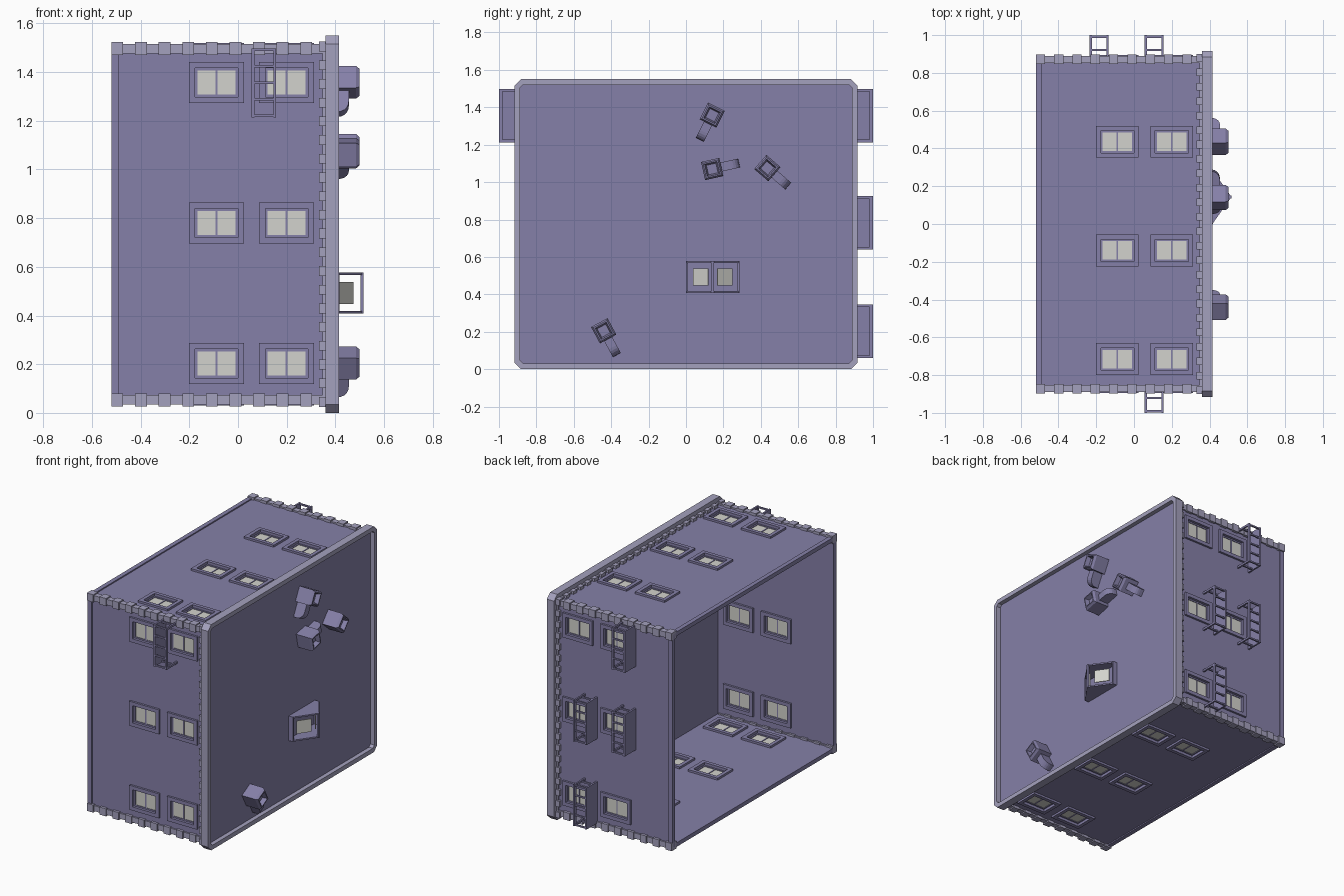
import bpy, bmesh, math
from mathutils import Vector

if "Cube" in bpy.data.objects:
    bpy.data.objects.remove(bpy.data.objects["Cube"])

def material(name, rgb):
    m = bpy.data.materials.new(name)
    m.diffuse_color = (*rgb, 1)
    m.use_nodes = True
    m.node_tree.nodes["Principled BSDF"].inputs["Base Color"].default_value = m.diffuse_color
    return m

WALL = material("purple_wall", (0.235, 0.216, 0.392))
TRIM = material("pale_trim", (0.372, 0.355, 0.508))
GLASS = material("pale_glass", (0.65, 0.65, 0.61))

def finish(name, bm, mat):
    bmesh.ops.recalc_face_normals(bm, faces=bm.faces)
    me = bpy.data.meshes.new(name)
    bm.to_mesh(me)
    bm.free()
    ob = bpy.data.objects.new(name, me)
    me.materials.append(mat)
    bpy.context.collection.objects.link(ob)
    return ob

def add_box(bm, a, b):
    lo = [min(p, q) for p, q in zip(a, b)]
    hi = [max(p, q) for p, q in zip(a, b)]
    vs = bmesh.ops.create_cube(bm, size=1)["verts"]
    for v in vs:
        v.co = Vector([(l + h) / 2 + c * (h - l) for l, h, c in zip(lo, hi, v.co)])

# Each side maps (x, t along the wall, d outward) to world space
Y, Z0, Z1 = 0.88, 0.045, 1.505
SIDES = {
    "front": lambda x, t, d: (x, -Y - d, t),
    "back": lambda x, t, d: (x, Y + d, t),
    "top": lambda x, t, d: (x, t, Z1 + d),
    "bottom": lambda x, t, d: (x, t, Z0 - d),
}
WX = (-0.088, 0.20)
WT = {s: (0.203, 0.78, 1.357) if s in ("front", "back") else (-0.715, -0.14, 0.435) for s in SIDES}
SPAN = {s: (Z0, Z1) if s in ("front", "back") else (-Y, Y) for s in SIDES}

def side_box(bm, side, x, t, d):
    f = SIDES[side]
    add_box(bm, f(x[0], t[0], d[0]), f(x[1], t[1], d[1]))

def ring(bm, side, cx, ct, w, h, b, d):
    # Rectangular frame, outer size w by h, border b
    for s in (-1, 1):
        side_box(bm, side, (cx + s * w / 2, cx + s * (w / 2 - b)), (ct - h / 2, ct + h / 2), d)
        side_box(bm, side, (cx - w / 2 + b, cx + w / 2 - b),
                 (ct + s * h / 2, ct + s * (h / 2 - b)), d)

for side, f in SIDES.items():
    # Wall panel with window openings
    xs = [-0.52] + [c + s * 0.092 for c in WX for s in (-1, 1)] + [0.36]
    ts = [SPAN[side][0]] + [c + s * 0.065 for c in WT[side] for s in (-1, 1)] + [SPAN[side][1]]
    bm = bmesh.new()
    for i in range(len(xs) - 1):
        for j in range(len(ts) - 1):
            if i % 2 and j % 2:
                continue
            bm.faces.new([bm.verts.new(f(x, t, -0.01)) for x, t in (
                (xs[i], ts[j]), (xs[i + 1], ts[j]), (xs[i + 1], ts[j + 1]), (xs[i], ts[j + 1]))])
    bmesh.ops.remove_doubles(bm, verts=bm.verts, dist=1e-5)
    wall = finish(side + "_wall", bm, WALL)
    mod = wall.modifiers.new("thickness", "SOLIDIFY")
    mod.thickness, mod.offset = 0.02, 0

    # Window frames, sashes and glass
    frames, glass = bmesh.new(), bmesh.new()
    for cx in WX:
        for ct in WT[side]:
            ring(frames, side, cx, ct, 0.226, 0.168, 0.025, (-0.034, 0.014))
            ring(frames, side, cx, ct, 0.178, 0.12, 0.011, (-0.016, -0.004))
            side_box(frames, side, (cx - 0.004, cx + 0.004), (ct - 0.055, ct + 0.055), (-0.015, -0.005))
            side_box(glass, side, (cx - 0.08, cx + 0.08), (ct - 0.052, ct + 0.052), (-0.012, -0.008))
    finish(side + "_window_frames", frames, WALL)
    finish(side + "_window_glass", glass, GLASS)

    # Base strip at the open end
    bm = bmesh.new()
    side_box(bm, side, (-0.52, -0.49), SPAN[side], (-0.02, 0.008))
    finish(side + "_base_strip", bm, WALL)

    # Dentils and backing band under the cornice
    bm = bmesh.new()
    a, b = SPAN[side]
    side_box(bm, side, (0.348, 0.362), (a - 0.012, b + 0.012), (-0.01, 0.012))
    n = round((b - a) / 0.075)
    for i in range(n + 1):
        c = a + (b - a) * i / n
        side_box(bm, side, (0.332, 0.362), (c - 0.02, c + 0.02), (-0.01, 0.02))
    finish(side + "_dentils", bm, TRIM)

# Corner blocks, alternating large and small
bm = bmesh.new()
for sy in (-1, 1):
    for zc, sz in ((Z0, -1), (Z1, 1)):
        for i in range(18):
            x0 = -0.52 + i * 0.0485
            x1 = min(x0 + 0.0485, 0.36)
            out, leg = ((0.018, 0.034), (0.010, 0.028))[i % 2]
            add_box(bm, (x0, sy * (Y + out), zc + sz * out), (x1, sy * (Y - leg), zc - sz * leg))
finish("corner_blocks", bm, TRIM)

# Cornice rim with cut corners
def cut_rect(x, hy, hz, c):
    q = [(hy, hz - c), (hy - c, hz), (c - hy, hz), (-hy, hz - c),
         (-hy, c - hz), (c - hy, -hz), (hy - c, -hz), (hy, c - hz)]
    return [(x, y, 0.775 + z) for y, z in q]

bm = bmesh.new()
loops = [[bm.verts.new(p) for p in cut_rect(*a)] for a in (
    (0.36, 0.917, 0.775, 0.034), (0.415, 0.917, 0.775, 0.034),
    (0.415, 0.887, 0.745, 0.016), (0.36, 0.887, 0.745, 0.016))]
for k in range(4):
    A, B = loops[k], loops[(k + 1) % 4]
    for i in range(8):
        j = (i + 1) % 8
        bm.faces.new((A[i], A[j], B[j], B[i]))
finish("cornice_rim", bm, TRIM)

# Roof panel
bm = bmesh.new()
add_box(bm, (0.362, -0.89, 0.028), (0.385, 0.89, 1.522))
finish("roof_panel", bm, WALL)

# Fire escape balconies
def balcony(side, x0, t0):
    bm = bmesh.new()
    L, t1, D = 0.285, t0 + 0.285, 0.12
    side_box(bm, side, (x0, x0 + 0.012), (t0, t1), (0, D))
    rx = (x0 + 0.09, x0 + 0.101)
    side_box(bm, side, rx, (t0, t1), (D - 0.018, D))
    for e in (t0, t1 - 0.014):
        side_box(bm, side, rx, (e, e + 0.014), (0, D))
        side_box(bm, side, (x0, rx[1]), (e + 0.002, e + 0.012), (0.035, 0.047))
    for i in range(5):
        c = t0 + 0.007 + (L - 0.014) * i / 4
        side_box(bm, side, (x0, rx[0]), (c - 0.005, c + 0.005), (D - 0.014, D - 0.003))
    finish(side + "_fire_escape", bm, WALL)

balcony("front", 0.056, 1.213)
for x0, t0 in ((-0.235, 1.213), (-0.235, 0.64), (0.056, 0.64), (0.056, 0.06)):
    balcony("back", x0, t0)

# Roof vents: box with stepped open top and a bent duct
def vent(cy, cz, dy, dz):
    u = Vector((0, dy, dz)).normalized()
    v = Vector((0, -u.z, u.y))
    P = lambda a, b, h: Vector((h, cy, cz)) + u * a + v * b
    bm = bmesh.new()
    steps = ((0.05, 0.38), (0.05, 0.485), (0.041, 0.50), (0.034, 0.50), (0.026, 0.47))
    rows = [[bm.verts.new(P(a * r, b * r, h)) for a, b in ((1, 1), (-1, 1), (-1, -1), (1, -1))]
            for r, h in steps]
    for A, B in zip(rows, rows[1:]):
        for i in range(4):
            j = (i + 1) % 4
            bm.faces.new((A[i], A[j], B[j], B[i]))
    bm.faces.new(rows[-1])
    bm.faces.new(rows[0][::-1])
    prof = [(0.045, 0.38), (0.045, 0.455)]
    prof += [(0.10 + 0.047 * math.sin(t), 0.41 + 0.045 * math.cos(t))
             for t in (math.pi / 2 * i / 5 for i in range(6))] + [(0.147, 0.38)]
    ends = [[bm.verts.new(P(a, s * 0.024, h)) for a, h in prof] for s in (-1, 1)]
    for e in ends:
        bm.faces.new(e)
    for i in range(len(prof)):
        j = (i + 1) % len(prof)
        bm.faces.new((ends[0][i], ends[0][j], ends[1][j], ends[1][i]))
    finish("roof_vent", bm, WALL)

for args in ((0.14, 1.358, -12, -24), (0.14, 1.07, 27, 6),
             (0.435, 1.075, 22, -19), (-0.44, 0.205, 13, -24)):
    vent(*args)

# Ridge skylight: triangular ends, rails and floating panes
MID, HALF, LOW, TIP, S0, S1 = 0.143, 0.143, 0.385, 0.516, 0.408, 0.577
bm = bmesh.new()
for z in (S0, S1 - 0.01):
    tri = [[bm.verts.new(p) for p in ((LOW, MID - HALF, zz), (0.415, MID - HALF, zz), (TIP, MID, zz),
            (0.415, MID + HALF, zz), (LOW, MID + HALF, zz))] for zz in (z, z + 0.01)]
    for e in tri:
        bm.faces.new(e)
    for i in range(5):
        j = (i + 1) % 5
        bm.faces.new((tri[0][i], tri[0][j], tri[1][j], tri[1][i]))
add_box(bm, (TIP - 0.012, MID - 0.008, S0), (TIP, MID + 0.008, S1))
for s in (-1, 1):
    add_box(bm, (LOW, MID + s * HALF, S0), (0.418, MID + s * (HALF - 0.01), S1))
finish("skylight_frame", bm, WALL)
bm = bmesh.new()
for s in (-1, 1):
    q = ((0.418, 0.105), (0.474, 0.025), (0.470, 0.022), (0.414, 0.102))
    ends = [[bm.verts.new((x, MID + s * y, z)) for x, y in q] for z in (0.448, 0.537)]
    for e in ends:
        bm.faces.new(e)
    for i in range(4):
        j = (i + 1) % 4
        bm.faces.new((ends[0][i], ends[0][j], ends[1][j], ends[1][i]))
finish("skylight_glass", bm, GLASS)
